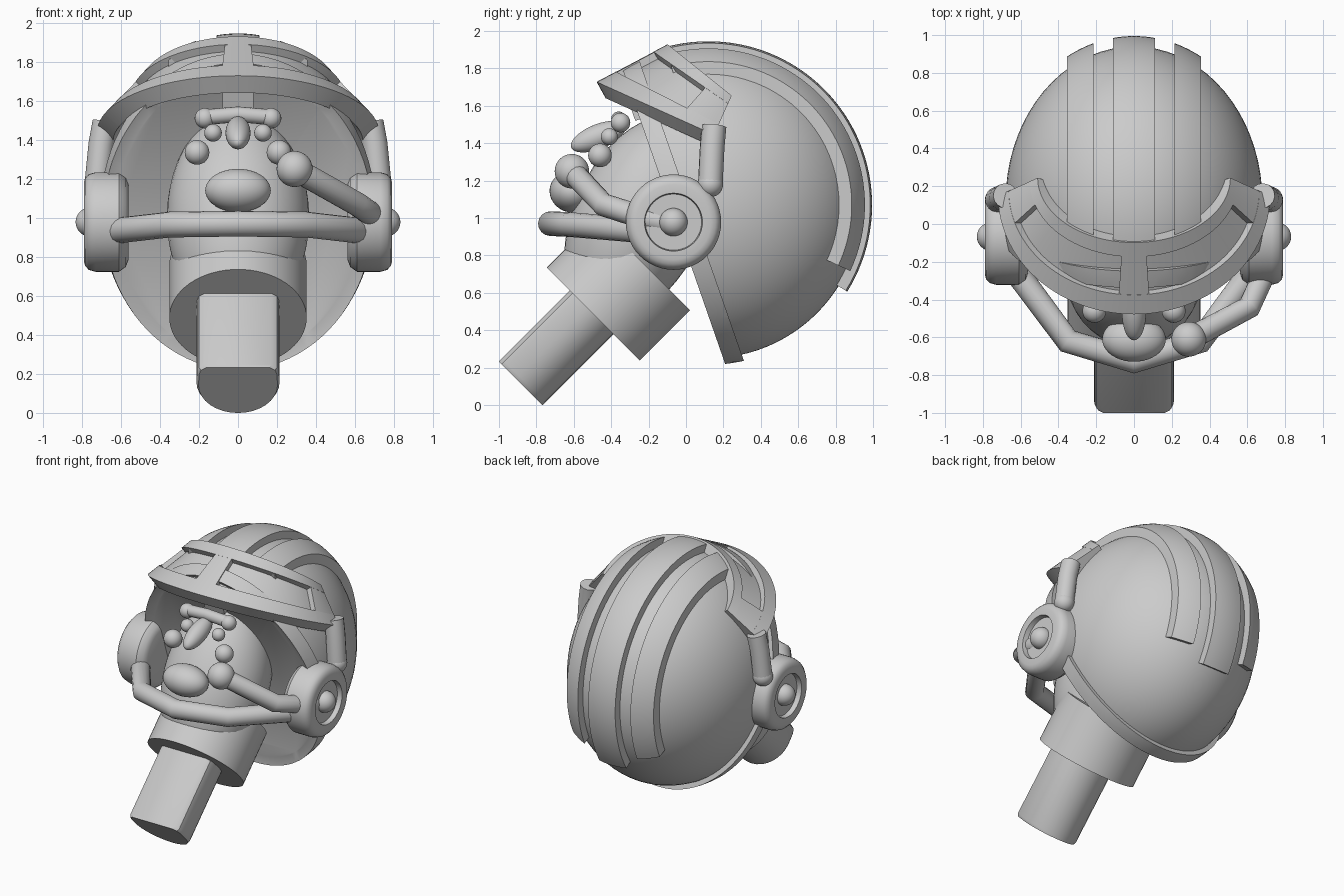
import bpy, bmesh
from math import sin, cos, radians, sqrt, pi
from mathutils import Vector

if "Cube" in bpy.data.objects:
    bpy.data.objects.remove(bpy.data.objects["Cube"])

GREY = (0.6, 0.6, 0.6, 1)
mat = bpy.data.materials.new("plain grey")
mat.use_nodes = True
mat.diffuse_color = GREY
mat.node_tree.nodes["Principled BSDF"].inputs["Base Color"].default_value = GREY

CENTRE = Vector((0, 0.12, 1.07))       # middle of the helmet
TILT = radians(19.2)                   # lean of the helmet opening
BACK = Vector((0, cos(TILT), sin(TILT)))


def finish(bm, name):
    bmesh.ops.recalc_face_normals(bm, faces=bm.faces)
    me = bpy.data.meshes.new(name)
    bm.to_mesh(me)
    bm.free()
    me.materials.append(mat)
    ob = bpy.data.objects.new(name, me)
    bpy.context.collection.objects.link(ob)
    return ob


def loft(name, rings):
    """Solid skin through closed rings of points, capped at both ends."""
    bm = bmesh.new()
    loops = [[bm.verts.new(p) for p in ring] for ring in rings]
    n = len(loops[0])
    for a, b in zip(loops, loops[1:]):
        for i in range(n):
            j = (i + 1) % n
            bm.faces.new((a[i], a[j], b[j], b[i]))
    bm.faces.new(loops[0])
    bm.faces.new(loops[-1])
    return finish(bm, name)


def ellipsoid(name, loc, radii, lean=0):
    bpy.ops.mesh.primitive_uv_sphere_add(segments=40, ring_count=24, location=loc,
                                         rotation=(radians(-lean), 0, 0))
    ob = bpy.context.object
    ob.name = name
    ob.scale = radii
    ob.data.materials.append(mat)
    return ob


def tube(name, points, radius):
    cu = bpy.data.curves.new(name, 'CURVE')
    cu.dimensions = '3D'
    cu.bevel_depth = radius
    cu.bevel_resolution = 6
    cu.use_fill_caps = True
    sp = cu.splines.new('POLY')
    sp.points.add(len(points) - 1)
    for p, co in zip(sp.points, points):
        p.co = (*co, 1)
    cu.materials.append(mat)
    ob = bpy.data.objects.new(name, cu)
    bpy.context.collection.objects.link(ob)


def sliced_ellipsoid(name, radii, low, high, inset=0):
    """Ellipsoid round the helmet middle, kept between two tilted planes."""
    bm = bmesh.new()
    bmesh.ops.create_uvsphere(bm, u_segments=72, v_segments=48, radius=1)
    bmesh.ops.scale(bm, vec=radii, verts=bm.verts)
    bmesh.ops.translate(bm, vec=CENTRE, verts=bm.verts)
    for dist, outer in ((low, False), (high, True)):
        cut = bmesh.ops.bisect_plane(bm, geom=bm.verts[:] + bm.edges[:] + bm.faces[:],
                                     plane_co=BACK * dist, plane_no=BACK,
                                     clear_inner=not outer, clear_outer=outer)
        edges = [e for e in cut["geom_cut"] if isinstance(e, bmesh.types.BMEdge)]
        if edges:
            bmesh.ops.edgeloop_fill(bm, edges=edges)
    bmesh.ops.recalc_face_normals(bm, faces=bm.faces)
    if inset:
        cap = min(bm.faces, key=lambda f: f.normal.dot(BACK) - f.calc_area())
        bmesh.ops.inset_region(bm, faces=[cap], thickness=inset, depth=-0.02)
    return finish(bm, name)


# Helmet shell and the raised rim round its opening
sliced_ellipsoid("helmet_shell", (0.68, 0.82, 0.82), 0.32, 9)
sliced_ellipsoid("helmet_rim", (0.71, 0.855, 0.855), 0.27, 0.37, 0.06)


# Ridges running over the crown and down the back
def ridge(name, x0, x1, a0, a1):
    xs = [x0 + (x1 - x0) * i / 6 for i in range(7)]
    rings = []
    for k in range(49):
        a = radians(a0 + (a1 - a0) * k / 48)
        ring = []
        for row, rx, r in ((xs, 0.735, 0.875), (xs[::-1], 0.66, 0.79)):
            for x in row:
                f = r * sqrt(1 - (x / rx) ** 2)
                ring.append(CENTRE + Vector((x, f * cos(a), f * sin(a))))
        rings.append(ring)
    loft(name, rings)


ridge("centre_ridge", -0.11, 0.11, -32, 105)
ridge("left_ridge", 0.215, 0.355, -25, 105)
ridge("right_ridge", -0.355, -0.215, -25, 105)

# Raised visor band with two long recessed windows
ORIGIN = Vector((0, 0.15, 1.445))
FWD = Vector((0, -0.91, 0.41))
UP = Vector((0, 0.41, 0.91))


def visor_point(t, v, depth):
    rx = 0.72 - 0.21 * v - 0.8 * depth
    rf = 0.69 - 0.264 * v - 0.8 * depth
    w = v * (0.23 + 0.11 * cos(t)) - 0.6 * depth
    return ORIGIN + Vector((rx * sin(t), 0, 0)) + FWD * rf * cos(t) + UP * w


def visor_ring(deg, depth):
    t = radians(deg)
    section = ((0, 0), (0.27, 0), (0.27, depth), (0.8, depth), (0.8, 0),
               (1, 0), (1, 0.1), (0, 0.1))
    return [visor_point(t, v, d) for v, d in section]


stations = []
for deg in range(-90, 91, 3):
    inside = 7 < abs(deg) < 72
    stations.append((deg, 0.042 if inside else 0.001))
for edge in (-72, -7, 7, 72):
    stations += [(edge - 0.05, 0.042 if edge in (-7, 72) else 0.001),
                 (edge + 0.05, 0.042 if edge in (-72, 7) else 0.001)]
stations = [s for s in stations if abs(s[0]) != 72]
loft("visor", [visor_ring(*s) for s in sorted(stations)])

# Strip between visor and brow
bpy.ops.mesh.primitive_cube_add(size=1, location=(0, -0.26, 1.64), rotation=(TILT, 0, 0))
strip = bpy.context.object
strip.name = "brow_strip"
strip.scale = (0.16, 0.1, 0.22)
strip.data.materials.append(mat)

# Ear pieces, their knobs and the struts up to the visor
EAR = ((0.56, 0.19), (0.575, 0.23), (0.61, 0.255), (0.73, 0.255), (0.765, 0.245),
       (0.783, 0.225), (0.79, 0.2), (0.79, 0.155), (0.755, 0.15))
for side, s in (("left", 1), ("right", -1)):
    loft(side + "_ear_piece",
         [[(s * x, -0.067 + r * cos(k * pi / 24), 0.978 + r * sin(k * pi / 24))
           for k in range(48)] for x, r in EAR])
    ellipsoid(side + "_ear_knob", (s * 0.757, -0.067, 0.978), (0.075,) * 3)
    ellipsoid(side + "_strut_foot", (s * 0.72, 0.13, 1.18), (0.068,) * 3)
    tube(side + "_strut", [(s * 0.68, 0.15, 1.49), (s * 0.70, 0.14, 1.38),
                           (s * 0.72, 0.13, 1.18)], 0.066)

# Chin guard bar
half = [(0.66, -0.16, 0.93), (0.61, -0.27, 0.935), (0.35, -0.62, 0.965)]
tube("chin_bar", [(-x, y, z) for x, y, z in half] + [(0, -0.725, 0.97)] + half[::-1], 0.066)

# Microphone on its bent arm
ellipsoid("microphone", (0.29, -0.61, 1.25), (0.092,) * 3)
tube("microphone_arm", [(0.29, -0.61, 1.25), (0.61, -0.44, 1.07), (0.71, -0.22, 1.0),
                        (0.7, -0.1, 0.97)], 0.062)

# Head and face
ellipsoid("head", (0, -0.25, 1.0), (0.365, 0.35, 0.58), 25)
ellipsoid("mouth", (0, -0.61, 1.14), (0.168, 0.12, 0.11), 15)
ellipsoid("nose", (0, -0.47, 1.435), (0.064, 0.155, 0.066), -22)
tube("brow", [(-0.17, -0.35, 1.515), (0, -0.36, 1.53), (0.17, -0.35, 1.515)], 0.04)
for side, s in (("left", 1), ("right", -1)):
    ellipsoid(side + "_brow_end", (s * 0.17, -0.35, 1.51), (0.052,) * 3)
    ellipsoid(side + "_eye", (s * 0.128, -0.41, 1.435), (0.045,) * 3)
    ellipsoid(side + "_cheek", (s * 0.21, -0.46, 1.335), (0.063,) * 3)

# Neck collar
bpy.ops.mesh.primitive_cylinder_add(vertices=64, radius=0.352, depth=0.38,
                                    location=(0, -0.361, 0.621), rotation=(-pi / 4, 0, 0))
bpy.context.object.name = "neck_collar"
bpy.context.object.data.materials.append(mat)

# Neck peg, flat in front and round behind
q = sqrt(0.5)
section = [(0.21, 0.05), (0.2, 0.02), (0.17, 0), (-0.17, 0), (-0.2, 0.02), (-0.21, 0.05)]
section += [(-0.213 * cos(k * pi / 16), 0.13 + 0.2 * sin(k * pi / 16)) for k in range(17)]
loft("neck_peg", [[(x * k, -1 + q * (d + t), 0.233 + q * (t - d)) for x, d in section]
                  for t, k in ((0, 0.95), (0.02, 1), (0.7, 1))])

# Smooth shading that keeps the hard edges
bpy.ops.object.select_all(action='DESELECT')
for ob in bpy.context.scene.objects:
    if ob.type == 'MESH':
        ob.select_set(True)
        bpy.context.view_layer.objects.active = ob
bpy.ops.object.shade_smooth_by_angle(angle=radians(35))
